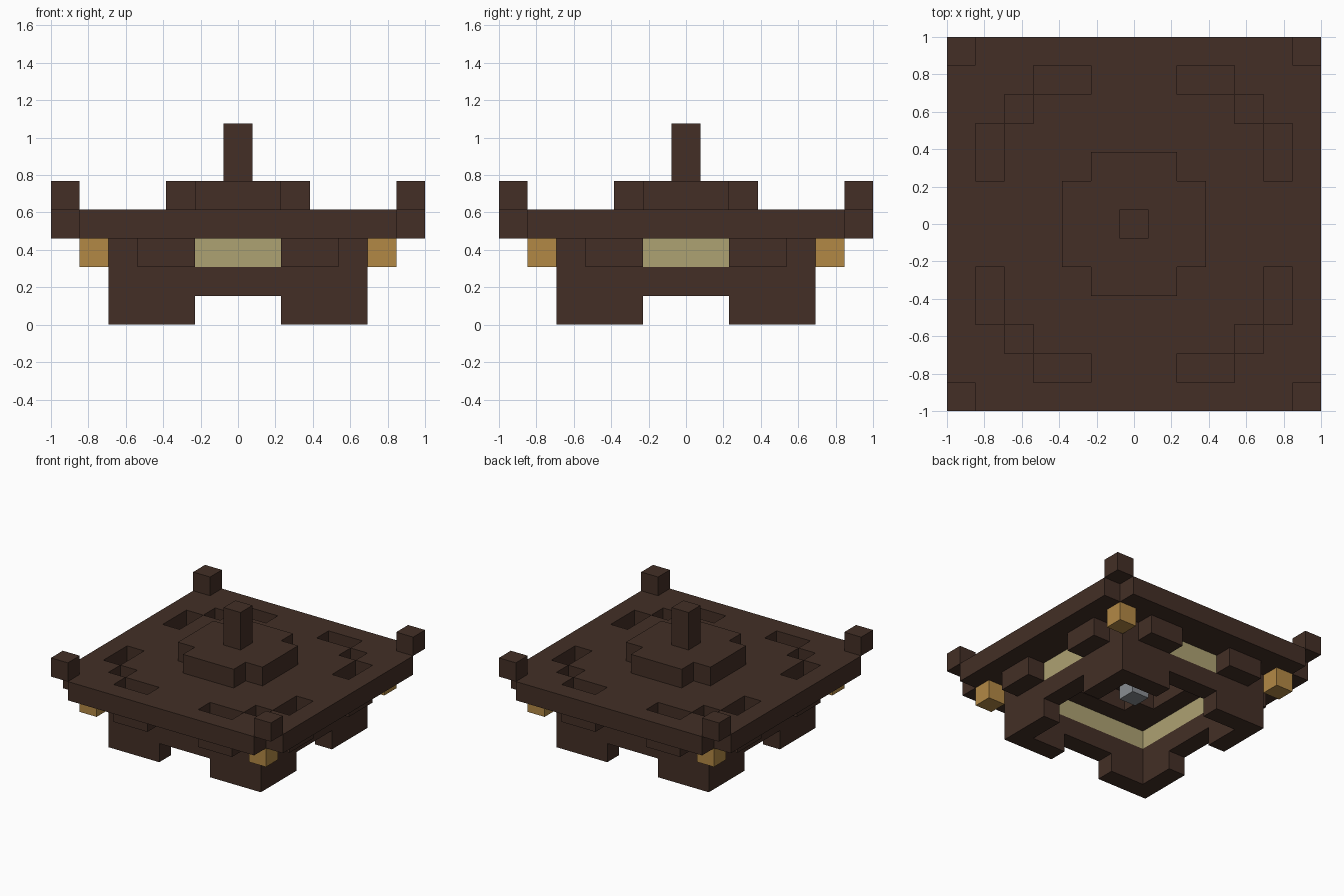
import bpy
import bmesh
from mathutils import Vector

cube = bpy.data.objects.get("Cube")
if cube:
    bpy.data.objects.remove(cube, do_unlink=True)

UNIT = 2 / 13  # edge of one block


def material(name, rgb):
    mat = bpy.data.materials.new(name)
    mat.use_nodes = True
    color = (*rgb, 1)
    mat.diffuse_color = color
    bsdf = next(n for n in mat.node_tree.nodes if n.type == 'BSDF_PRINCIPLED')
    bsdf.inputs["Base Color"].default_value = color
    return mat


brown = material("dark brown wood", (0.056, 0.028, 0.019))
amber = material("amber lantern", (0.45, 0.25, 0.06))
cream = material("pale window", (0.42, 0.36, 0.17))
gray = material("gray metal", (0.25, 0.27, 0.29))

parts = []
occupied = set()


def part(name, mat, layers, rule):
    """Collect the blocks of a part; rule sees the larger and smaller
    distance from the centre, so every part has fourfold symmetry."""
    span = range(-6, 7)
    cells = {(x, y, z) for x in span for y in span for z in layers
             if rule(max(abs(x), abs(y)), min(abs(x), abs(y)))}
    occupied.update(cells)
    parts.append((name, mat, cells))


def is_cap(far, near):
    return far <= 2 and far + near < 4


def is_bracket(far, near):
    return far == 5 and near in (2, 3)


def is_roof(far, near):
    return not (near == 6 or (far, near) == (4, 4)
                or is_bracket(far, near) or is_cap(far, near))


# Base: legs, wall ring, corner posts and windows
part("corner_legs", brown, [0], lambda f, n: f == 4 and n >= 2)
part("lower_wall", brown, [1], lambda f, n: f == 4)
part("corner_posts", brown, [2], lambda f, n: n == 4 and f == 4)
part("window_panels", cream, [2], lambda f, n: f == 4 and n < 4)

# Eaves: brackets under the roof openings and hanging lanterns
part("eave_brackets", brown, [2], is_bracket)
part("corner_lanterns", amber, [2], lambda f, n: n == 5 and f == 5)

# Roof: pierced slab, raised corners, hollow cap and spire
part("roof_slab", brown, [3], is_roof)
part("roof_corner_blocks", brown, [4], lambda f, n: n == 6)
part("roof_cap", brown, [4], is_cap)
part("spire", brown, [5, 6], lambda f, n: f == 0)

# Lamp hanging inside the hollow roof
part("lamp_hanger", brown, [3], lambda f, n: f == 0)
part("ceiling_lamp", gray, [2], lambda f, n: f == 0)


def build(name, mat, cells):
    """Make a mesh from the outer faces of the blocks."""
    bm = bmesh.new()
    for cell in sorted(cells):
        for axis in range(3):
            for sign in (-1, 1):
                step = [0, 0, 0]
                step[axis] = sign
                if tuple(a + b for a, b in zip(cell, step)) in occupied:
                    continue
                normal = Vector(step) / 2
                u = Vector((normal.y, normal.z, normal.x))
                v = 2 * normal.cross(u)
                centre = Vector(cell) + Vector((0, 0, 0.5)) + normal
                corners = (-u - v, u - v, u + v, v - u)
                bm.faces.new([bm.verts.new((centre + c) * UNIT) for c in corners])
    bmesh.ops.remove_doubles(bm, verts=bm.verts, dist=UNIT / 100)
    mesh = bpy.data.meshes.new(name)
    bm.to_mesh(mesh)
    bm.free()
    mesh.materials.append(mat)
    bpy.context.collection.objects.link(bpy.data.objects.new(name, mesh))


for entry in parts:
    build(*entry)
